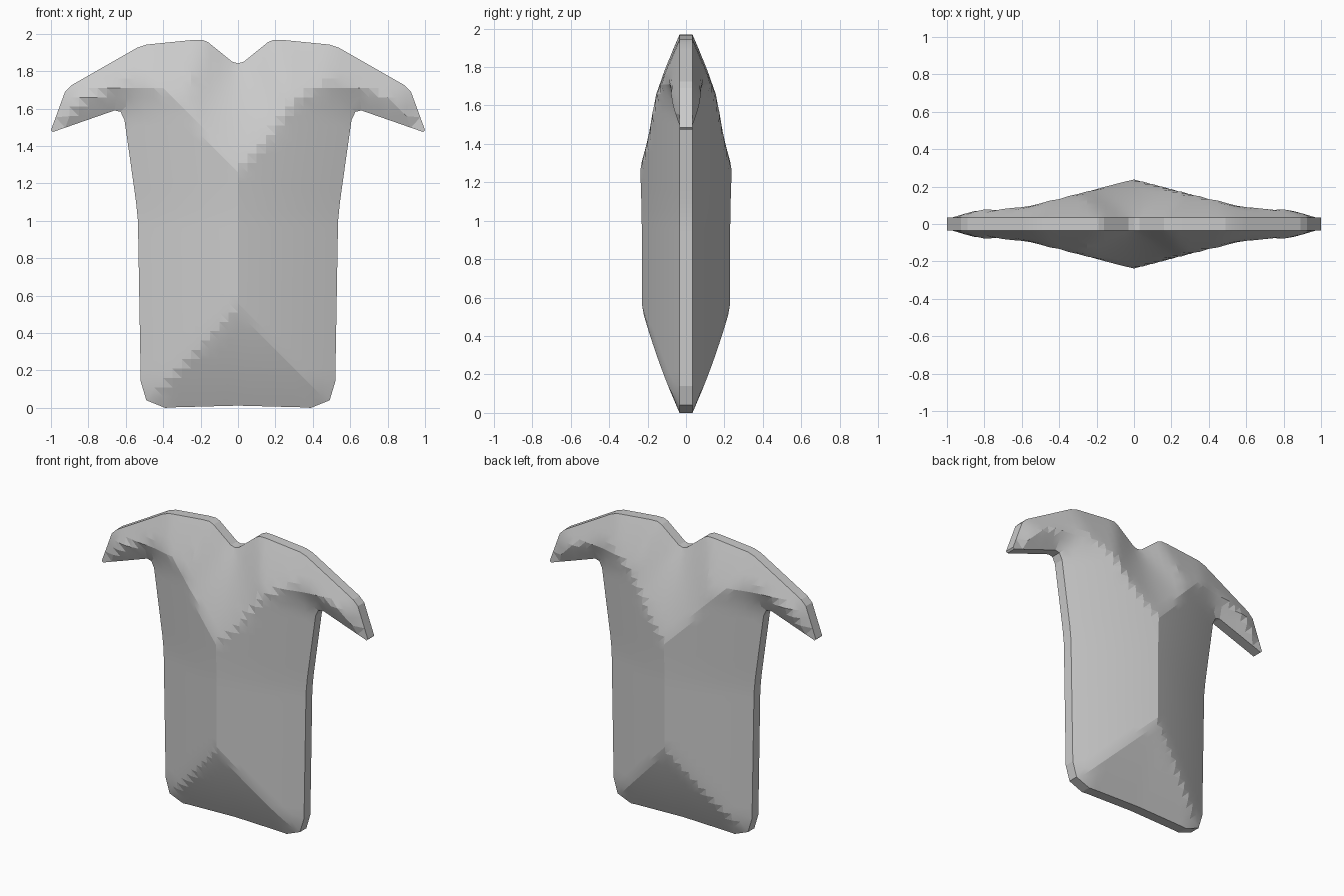
import bpy, bmesh, math
from mathutils import Vector
from mathutils.geometry import delaunay_2d_cdt, intersect_point_line

if "Cube" in bpy.data.objects:
    bpy.data.objects.remove(bpy.data.objects["Cube"])

RIM = 0.034      # half thickness of the flat edge band
STEP = 0.05      # spacing of the panel grid

# Right half of the shirt outline (x, z), neck to hem
half = [(0, 1.842), (0.03, 1.85), (0.16, 1.955), (0.19, 1.968), (0.24, 1.967),
        (0.49, 1.942), (0.54, 1.925), (0.89, 1.725), (0.925, 1.69), (1.0, 1.485),
        (0.99, 1.475), (0.66, 1.59), (0.628, 1.583), (0.607, 1.54), (0.573, 1.3),
        (0.545, 1.1), (0.535, 1.0), (0.52, 0.14), (0.49, 0.04), (0.39, 0.0),
        (0.34, 0.003), (0, 0.012)]
corners = [Vector(p) for p in half] + [Vector((-x, z)) for x, z in half[-2:0:-1]]
sides = list(zip(corners, corners[1:] + corners[:1]))


def edge_distance(p):
    best = 9.0
    for a, b in sides:
        q, t = intersect_point_line(p, a, b)
        q = a if t < 0 else b if t > 1 else q.to_2d()
        best = min(best, (p - q.to_2d()).length)
    return best


def inside(p):
    hit = False
    for a, b in sides:
        if (a.y > p.y) != (b.y > p.y):
            if p.x < a.x + (p.y - a.y) * (b.x - a.x) / (b.y - a.y):
                hit = not hit
    return hit


def puff(d):
    return RIM + max(0.0, 0.45 * d - 0.155 * d * d)


# Resample the outline so the rim matches the panel grid
outline = []
for a, b in sides:
    n = max(1, round((b - a).length / 0.07))
    outline += [a.lerp(b, i / n) for i in range(n)]

# Fill the outline with a triangulated grid
points = list(outline)
for i in range(-20, 21):
    for j in range(0, 40):
        p = Vector((i * STEP, j * STEP + 0.01))
        if inside(p) and edge_distance(p) > 0.022:
            points.append(p)
loop = [(i, (i + 1) % len(outline)) for i in range(len(outline))]
flat, _, tris, *_ = delaunay_2d_cdt(points, loop, [], 1, 1e-5)

# Puffed front and back panels joined by the flat edge band
bm = bmesh.new()
depth = [puff(edge_distance(p)) for p in flat]
front = [bm.verts.new((p.x, -h, p.y)) for p, h in zip(flat, depth)]
back = [bm.verts.new((p.x, h, p.y)) for p, h in zip(flat, depth)]
for t in tris:
    bm.faces.new([front[i] for i in t])
    bm.faces.new([back[i] for i in reversed(t)])
rim_edges = [e for e in bm.edges if len(e.link_faces) == 1]
bmesh.ops.bridge_loops(bm, edges=rim_edges)
bmesh.ops.recalc_face_normals(bm, faces=bm.faces)

mesh = bpy.data.meshes.new("padded_shirt")
bm.to_mesh(mesh)
bm.free()
shirt = bpy.data.objects.new("padded_shirt", mesh)
bpy.context.collection.objects.link(shirt)

# Soft panels, crisp rim
bpy.context.view_layer.objects.active = shirt
shirt.select_set(True)
bpy.ops.object.shade_smooth_by_angle(angle=math.radians(12))
